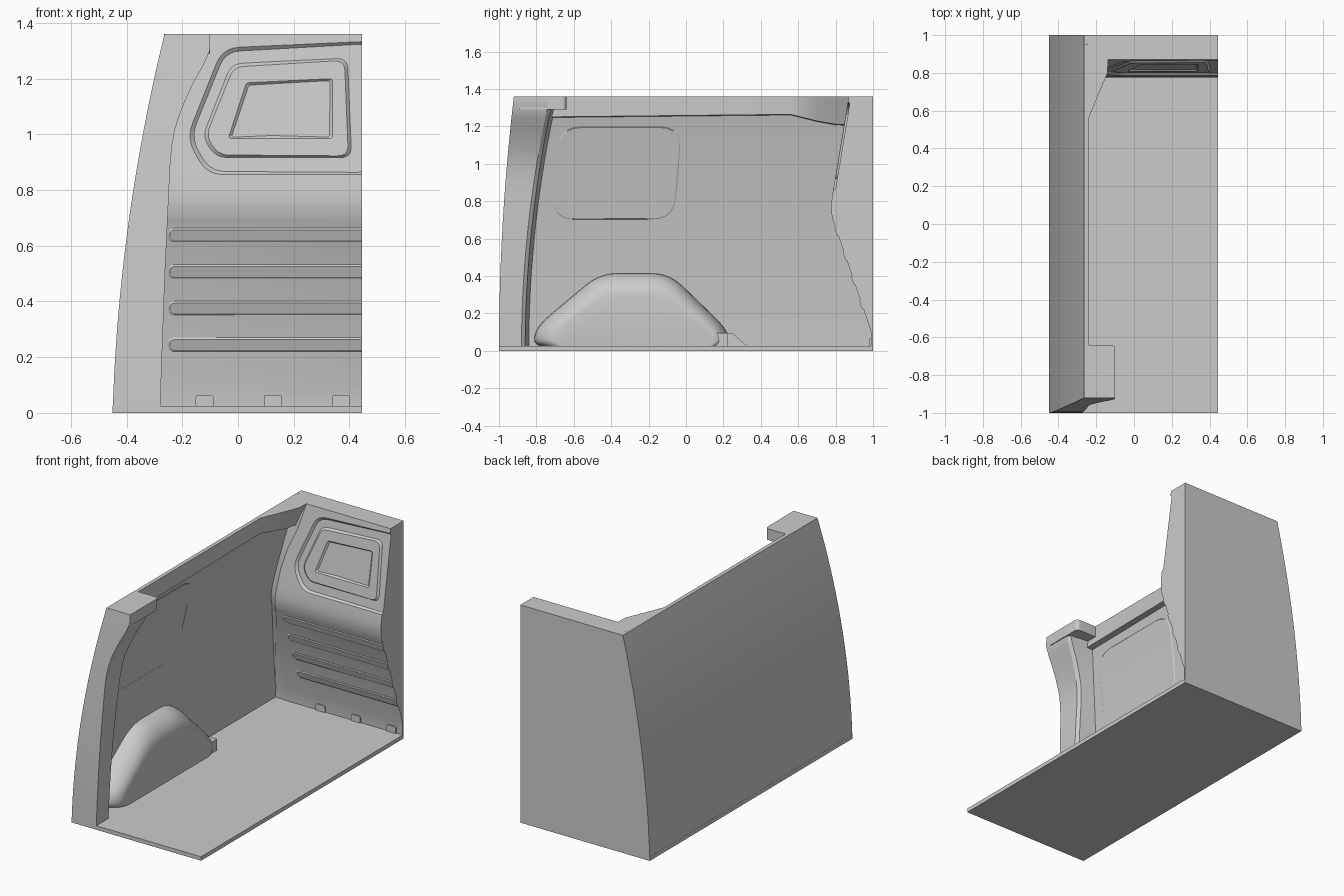
import bpy, bmesh, math
from mathutils import Vector

if "Cube" in bpy.data.objects:
    bpy.data.objects.remove(bpy.data.objects["Cube"])

H = 1.36
XR = 0.445


def interp(table, t):
    for (a, u), (b, v) in zip(table, table[1:]):
        if t <= b:
            return u + (v - u) * max(0, t - a) / (b - a)
    return table[-1][1]


def loft(name, rings, caps=True):
    """Skin a list of closed rings with the same point count."""
    bm = bmesh.new()
    vs = [[bm.verts.new(p) for p in r] for r in rings]
    n = len(rings[0])
    for a, b in zip(vs, vs[1:]):
        for i in range(n):
            j = (i + 1) % n
            bm.faces.new((a[i], a[j], b[j], b[i]))
    if caps:
        bm.faces.new(vs[0])
        bm.faces.new(vs[-1])
    bmesh.ops.recalc_face_normals(bm, faces=bm.faces)
    me = bpy.data.meshes.new(name)
    bm.to_mesh(me)
    bm.free()
    ob = bpy.data.objects.new(name, me)
    bpy.context.collection.objects.link(ob)
    return ob


def box(name, x0, x1, y0, y1, z0, z1):
    return loft(name, [[(x0, y0, z), (x1, y0, z), (x1, y1, z), (x0, y1, z)] for z in (z0, z1)])


def rounded(pts, r, n=5):
    """Round the corners of a 2D outline."""
    out = []
    for i, p in enumerate(pts):
        p, a, b = Vector(p), Vector(pts[i - 1]), Vector(pts[(i + 1) % len(pts)])
        s = p + (a - p).normalized() * min(r, (a - p).length * 0.45)
        e = p + (b - p).normalized() * min(r, (b - p).length * 0.45)
        for k in range(n + 1):
            t = k / n
            out.append(s * (1 - t) ** 2 + p * 2 * t * (1 - t) + e * t * t)
    return out


def inset(pts, d):
    c = sum(pts, Vector((0, 0))) / len(pts)
    return [p + (c - p).normalized() * d for p in pts]


# Body curves as functions of height
def x_out(z): return -0.45 + 0.03 * z + 0.0785 * z * z
def y_front(z): return -1 + 0.043 * z * z
def y_jamb(z): return -0.86 + 0.082 * z * z


JAMB_X = [(0, -.28), (.5, -.262), (.9, -.243), (1.0, -.232), (1.1, -.2), (1.2, -.152), (1.29, -.1), (1.36, -.1)]
BULK_Y = [(0, .99), (.1, .99), (.66, .80), (.69, .788), (.72, .78), (.76, .776), (.8, .778), (.85, .785), (1.36, .87)]
BULK_X = [(0, -.33), (.1, -.33), (.75, -.29), (.95, -.265), (1.08, -.23), (1.2, -.18), (1.36, -.135)]
levels = [H * i / 24 for i in range(25)]

# Floor
box("floor", x_out(0), XR, -1, 1, 0, 0.025)

# Thin curved side wall
loft("side_wall", [[(x_out(z), y_front(z), z), (x_out(z) + .012, y_front(z), z),
                    (x_out(z) + .012, 1, z), (x_out(z), 1, z)] for z in levels])

# Door pillar at the open end
loft("door_pillar", [[(x_out(z), y_front(z), z),
                      (interp(JAMB_X, z), y_front(z), z),
                      (interp(JAMB_X, z), y_jamb(z) - .02, z),
                      (interp(JAMB_X, z) - .015, y_jamb(z), z),
                      (x_out(z) + .008, y_jamb(z) + .02, z)] for z in levels])
cap = rounded([(-.265, -.9), (-.1, -.9), (-.1, -.64), (-.265, -.64)], .025)
loft("pillar_top", [[(x, y, z) for x, y in cap] for z in (1.29, H)])

# Roof rail flaring into a gusset at the bulkhead
rail = [(-.9, -.24, -.24, 1.245), (.56, -.24, -.24, 1.26), (.62, -.215, -.24, 1.245),
        (.7, -.182, -.235, 1.225), (.8, -.14, -.22, 1.207), (.95, -.135, -.2, 1.2)]
loft("roof_rail", [[(x_out(zb) + .006, y, zb), (xb, y, zb + .004), (xt, y, H), (x_out(H), y, H)]
                   for y, xt, xb, zb in rail])

# Bulkhead: folded profile with a return to the side wall
bz = sorted(set([z for z, _ in BULK_Y] + [z for z, _ in BULK_X]))
rings = []
for z in bz:
    y, xo = interp(BULK_Y, z), x_out(z)
    rings.append([(interp(BULK_X, z), y, z), (XR, y, z), (XR, 1, z), (xo + .005, 1, z),
                  (xo + .005, min(y + .09, .995), z)])
bulkhead = loft("bulkhead", rings)


def on_bulk(pts, depth):
    """Place an (x, z) outline on the bulkhead's upper slope."""
    return [(p[0], .785 + (p[1] - .85) / 6 + depth, p[1]) for p in pts]


# Recessed outer panel
outer = rounded([(-.055, 1.31), (.5, 1.335), (.5, .855), (-.11, .855), (-.185, .985)], .06)
cutter = loft("recess_cutter", [on_bulk(outer, -.01), on_bulk(outer, 0), on_bulk(inset(outer, .015), .012)])
cutter.hide_render = True
mod = bulkhead.modifiers.new("recess", 'BOOLEAN')
mod.operation, mod.solver, mod.object = 'DIFFERENCE', 'EXACT', cutter
bpy.context.view_layer.objects.active = bulkhead
bulkhead.select_set(True)
bpy.ops.object.modifier_apply(modifier="recess")
bpy.data.objects.remove(cutter)

# Raised frame with a sunken centre
mid = rounded([(-.025, 1.255), (.395, 1.275), (.41, .915), (-.08, .915), (-.13, .99)], .04)
core = rounded([(.03, 1.185), (.34, 1.2), (.34, .985), (.1, .985), (-.035, .985)], .012)
loft("bulkhead_frame", [on_bulk(mid, .014), on_bulk(inset(mid, .015), .001),
                        on_bulk(core, .001), on_bulk(inset(core, .012), .01)])

# Ribs across the lower slope
slope = (.80 - .99) / .56
for i in range(4):
    zc = .245 + .131 * i
    out = rounded([(-.25, zc - .025), (XR, zc - .025), (XR, zc + .025), (-.25, zc + .025)], .022)
    for p in out:
        p.x = XR if p.x > .4 else p.x
    loft("bulkhead_rib", [[(p[0], .99 + (p[1] - .1) * slope + d, p[1]) for p in pts]
                          for pts, d in ((out, .004), (out, -.002), ([Vector((min(p.x + .006, XR), zc + (p.y - zc) * .75)) for p in out], -.007))])

# Small tabs along the bulkhead foot
for x in (-.12, .125, .37):
    tab = rounded([(x - .032, .02), (x + .032, .02), (x + .032, .065), (x - .032, .065)], .012)
    loft("foot_tab", [[(p.x, y, p.y) for p in tab] for y in (.995, .982)])

# Wheel arch, domed from the wall to its inner face
base = rounded([(-.82, .02), (-.80, .13), (-.46, .415), (-.09, .415), (.225, .11), (.225, .02)], .1, 6)
face = rounded([(-.69, .02), (-.69, .12), (-.42, .29), (-.12, .29), (.15, .09), (.15, .02)], .1, 6)
for o in (base, face):
    for p in o:
        p.y = .02 if p.y < .03 else p.y
arch = []
for k in range(9):
    a = k / 8 * math.pi / 2
    t = 1 - math.cos(a)
    arch.append([(x_out(b.y) + .008 + (-.29 - x_out(b.y) - .008) * math.sin(a), *b.lerp(f, t))
                 for b, f in zip(base, face)])
loft("wheel_arch", arch)

# Bracket and gusset behind the arch
box("arch_bracket", -.43, -.3, .155, .222, .02, .095)
loft("arch_gusset", [[(x, .2, .02), (x, .335, .02), (x, .25, .092), (x, .2, .095)] for x in (-.44, -.405)])

# Shallow pressed panel in the side wall
win = rounded([(-.72, .7), (-.06, .7), (-.02, 1.2), (-.68, 1.2)], .12)
grid = []
for s, d in ((0, .01), (.008, .015), (.05, .015), (.15, .015), (.22, .015)):
    grid.append([(x_out(p.y) + d, p.x, p.y) for p in inset(win, s)])
loft("wall_panel", grid)

# Smooth shading with crisp edges
bpy.ops.object.select_all(action='SELECT')
bpy.ops.object.shade_smooth_by_angle(angle=math.radians(28))
